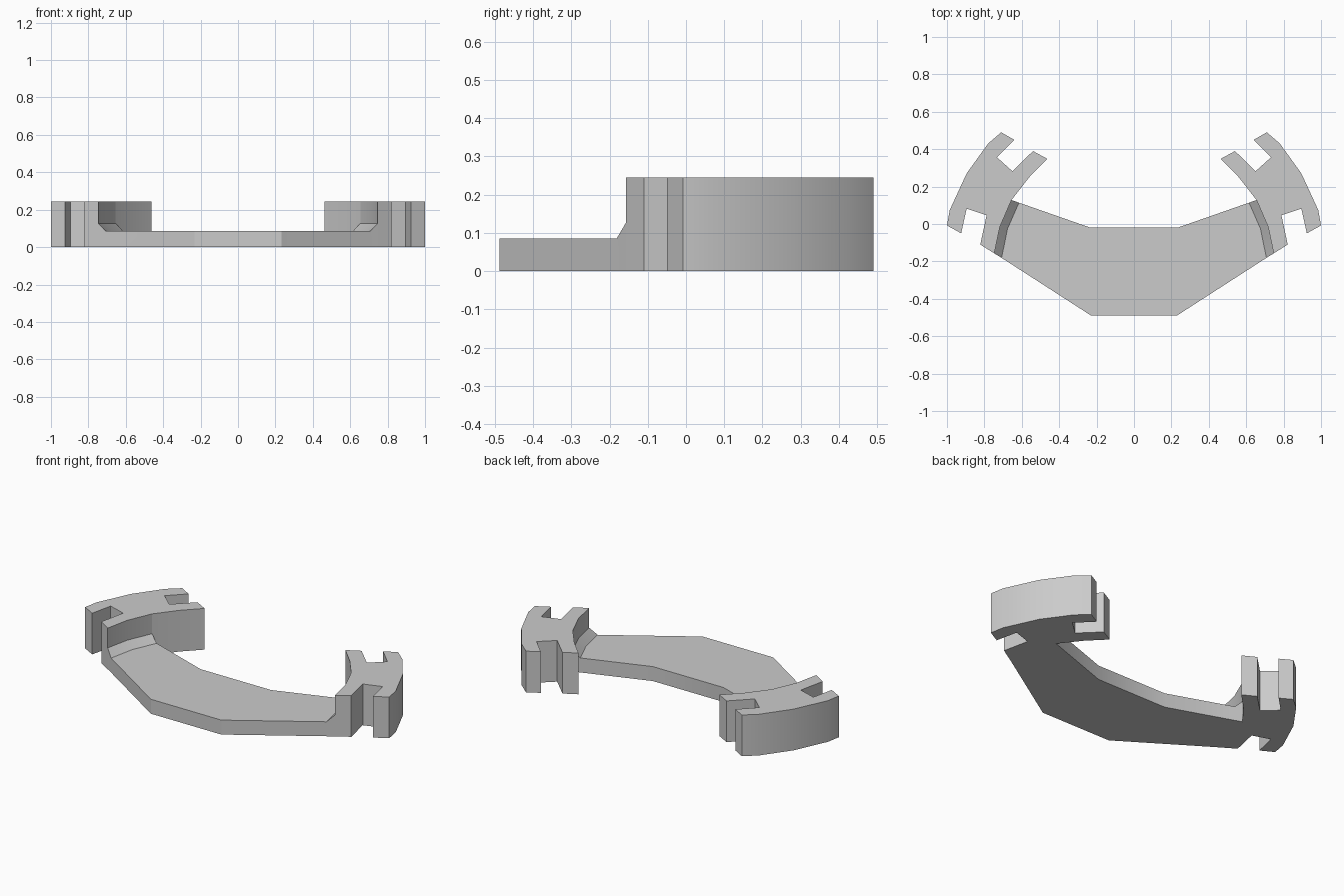
import bpy, bmesh

if "Cube" in bpy.data.objects:
    bpy.data.objects.remove(bpy.data.objects["Cube"])

TOP, PLATE, CHAMFER = 0.245, 0.086, 0.127

grey = bpy.data.materials.new("plain grey")
grey.diffuse_color = (0.6, 0.6, 0.6, 1)
grey.use_nodes = True
grey.node_tree.nodes["Principled BSDF"].inputs["Base Color"].default_value = grey.diffuse_color

# Wall line of the clip where the bridge joins it, and foot of the chamfer
SEAM = [(0.747, -0.157), (0.717, -0.015), (0.655, 0.128)]
FOOT = [(0.708, -0.181), (0.676, -0.025), (0.615, 0.114)]

# Right-hand clip outline, starting along the seam
CLIP = SEAM + [
    (0.56, 0.25), (0.463, 0.348), (0.54, 0.39), (0.65, 0.282),    # inner arc, rear slot
    (0.733, 0.357), (0.64, 0.45), (0.71, 0.49),
    (0.78, 0.43), (0.895, 0.27), (0.985, 0.075), (1.0, -0.008),   # outer arc
    (0.924, -0.05), (0.895, 0.082), (0.788, 0.047), (0.822, -0.11),  # front slot
]


def finish(name, bm):
    bmesh.ops.remove_doubles(bm, verts=bm.verts, dist=1e-5)
    bmesh.ops.recalc_face_normals(bm, faces=bm.faces)
    mesh = bpy.data.meshes.new(name)
    bm.to_mesh(mesh)
    bm.free()
    mesh.materials.append(grey)
    ob = bpy.data.objects.new(name, mesh)
    bpy.context.collection.objects.link(ob)
    bpy.ops.object.select_all(action='DESELECT')
    ob.select_set(True)
    bpy.context.view_layer.objects.active = ob
    bpy.ops.object.shade_smooth_by_angle()


def add_face(bm, points):
    bm.faces.new([bm.verts.new(p) for p in points])


def wall(bm, a, b, low_a, low_b, high_a, high_b):
    add_face(bm, [(*a, low_a), (*b, low_b), (*b, high_b), (*a, high_a)])


# Clips: extruded outlines, left open where the bridge runs into them
for side, name in ((1, "right_clip"), (-1, "left_clip")):
    bm = bmesh.new()
    pts = [(side * x, y) for x, y in CLIP]
    for z in (0, TOP):
        add_face(bm, [(*p, z) for p in pts])
    for i, a in enumerate(pts):
        low = CHAMFER if i < len(SEAM) - 1 else 0
        wall(bm, a, pts[(i + 1) % len(pts)], low, low, TOP, TOP)
    finish(name, bm)

# Bridge: flat plate with a chamfered rise at each end
FRONT, BACK = (0.232, -0.488), (0.232, -0.02)


def loop(end):
    right = [FRONT] + end + [BACK]
    return right + [(-x, y) for x, y in reversed(right)]


bm = bmesh.new()
add_face(bm, [(*p, PLATE) for p in loop(FOOT)])
add_face(bm, [(*p, 0) for p in loop([SEAM[0], FOOT[0]][::-1] + [SEAM[1], SEAM[2], FOOT[2]])])
for s in (1, -1):
    foot = [(s * x, y) for x, y in FOOT]
    seam = [(s * x, y) for x, y in SEAM]
    for i in range(2):
        add_face(bm, [(*foot[i], PLATE), (*foot[i + 1], PLATE),
                      (*seam[i + 1], CHAMFER), (*seam[i], CHAMFER)])
    for k, corner in ((0, FRONT), (2, BACK)):
        wall(bm, foot[k], seam[k], 0, 0, PLATE, CHAMFER)
        wall(bm, (s * corner[0], corner[1]), foot[k], 0, 0, PLATE, PLATE)
for x, y in (FRONT, BACK):
    wall(bm, (-x, y), (x, y), 0, 0, PLATE, PLATE)
finish("bridge", bm)
